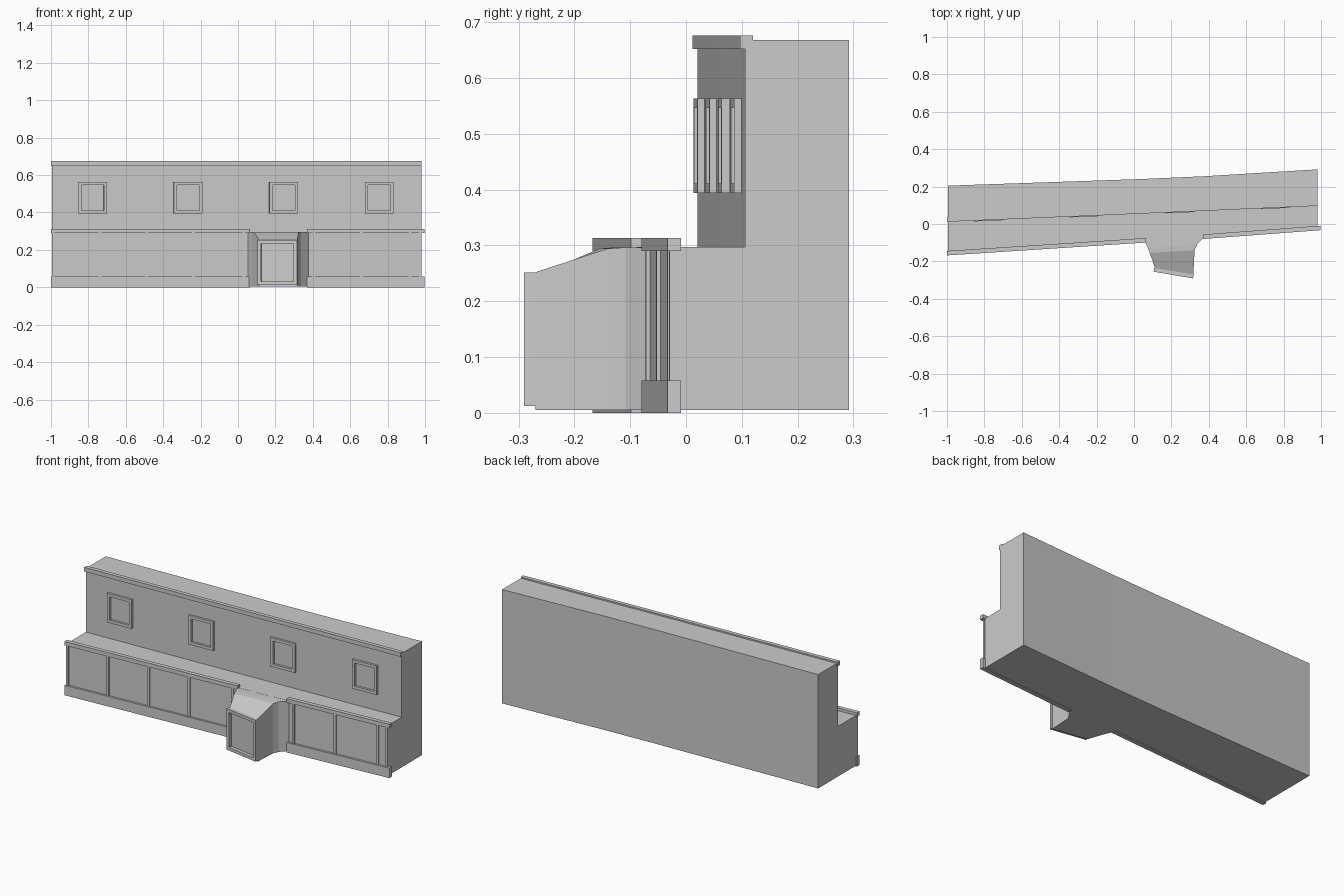
import bpy, bmesh
from mathutils import Vector

if "Cube" in bpy.data.objects:
    bpy.data.objects.remove(bpy.data.objects["Cube"])


def loft(name, rings, cyclic=False):
    """Join equal-sized rings of points into a solid, capped or looped."""
    bm = bmesh.new()
    vs = [[bm.verts.new(p) for p in r] for r in rings]
    n = len(vs[0])
    for i in range(len(vs) if cyclic else len(vs) - 1):
        a, b = vs[i], vs[(i + 1) % len(vs)]
        for j in range(n):
            k = (j + 1) % n
            bm.faces.new((a[j], a[k], b[k], b[j]))
    if not cyclic:
        bm.faces.new(vs[0])
        bm.faces.new(vs[-1])
    bmesh.ops.recalc_face_normals(bm, faces=bm.faces)
    me = bpy.data.meshes.new(name)
    bm.to_mesh(me)
    bm.free()
    ob = bpy.data.objects.new(name, me)
    bpy.context.collection.objects.link(ob)
    return ob


def band(name, line, depth, z0, z1):
    """Bar whose front edge follows a plan line and goes back by depth."""
    return loft(name, [[(x, y, z0), (x, y + depth, z0), (x, y + depth, z1), (x, y, z1)]
                       for x, y in line])


def along(line, x):
    """y of a plan polyline at x."""
    for (x0, y0), (x1, y1) in zip(line, line[1:]):
        if x <= x1 or (x1, y1) == line[-1]:
            return y0 + (y1 - y0) * (x - x0) / (x1 - x0)


def frame(name, a, b, z0, z1, t, depth):
    """Rectangular frame between plan points a and b, projecting forward."""
    a, b = Vector((*a, 0)), Vector((*b, 0))
    d = (b - a).normalized()
    out = Vector((d.y, -d.x, 0)) * depth
    up = Vector((0, 0, 1))
    rings = []
    for p, s, z, v in ((a, 1, z0, 1), (b, -1, z0, 1), (b, -1, z1, -1), (a, 1, z1, -1)):
        o = p + up * z
        i = o + d * s * t + up * v * t
        rings.append([o, o + out, i + out, i])
    return loft(name, rings, cyclic=True)


# Plan lines of the gently bent building
xs = (-0.995, 0.03, 0.37, 0.98)
front = list(zip(xs, (-0.155, -0.090, -0.068, -0.022)))
upper = list(zip(xs, (0.021, 0.064, 0.079, 0.106)))
back = list(zip(xs, (0.205, 0.240, 0.255, 0.292)))

# Main stepped body
loft("building_body", [[(x, f[1], 0.005), (x, f[1], 0.297), (x, u[1], 0.297),
                        (x, u[1], 0.668), (x, b[1], 0.668), (x, b[1], 0.005)]
                       for x, f, u, b in zip(xs, front, upper, back)])

# Roof cornice
cornice = [(-1.0, 0.012)] + [(x, y - 0.009) for x, y in upper[1:]]
band("roof_cornice", cornice, 0.023, 0.652, 0.676)

# Shopfront plinths, ledges and mullions either side of the porch
sides = {"left": ([(-1.0, -0.168), (0.065, -0.099)], (-0.988, -0.738, -0.488, -0.238, 0.03)),
         "right": ([(0.37, -0.080), (0.998, -0.033)], (0.405, 0.66, 0.92, 0.975))}
for side, (line, posts) in sides.items():
    band(side + "_plinth", line, 0.024, 0.0, 0.058)
    band(side + "_ledge", line, 0.024, 0.29, 0.313)
    for i, x in enumerate(posts):
        w = 0.007
        band(f"{side}_mullion_{i + 1}",
             [(px, along(line, px) + 0.005) for px in (x - w, x + w)], 0.014, 0.05, 0.295)

# Upper windows
for i in range(4):
    x = -0.778 + 0.511 * i
    a, b = [(px, along(upper, px) + 0.001) for px in (x - 0.077, x + 0.077)]
    frame(f"window_frame_{i + 1}", a, b, 0.394, 0.563, 0.017, 0.014)

# Flared porch with sloping roof: left point, right point, top height
porch = [((0.03, -0.06), (0.40, -0.04), 0.2965),
         ((0.058, -0.095), (0.372, -0.072), 0.2965),
         ((0.075, -0.130), (0.338, -0.108), 0.2965),
         ((0.084, -0.155), (0.324, -0.140), 0.2945),
         ((0.099, -0.195), (0.321, -0.200), 0.275),
         ((0.112, -0.236), (0.317, -0.270), 0.252)]
loft("porch", [[(*l, 0.005), (*l, z), (*r, z), (*r, 0.005)] for l, r, z in porch])

# Doorway frame on the porch front
frame("door_frame", (0.108, -0.234), (0.319, -0.270), 0.012, 0.252, 0.018, 0.021)
